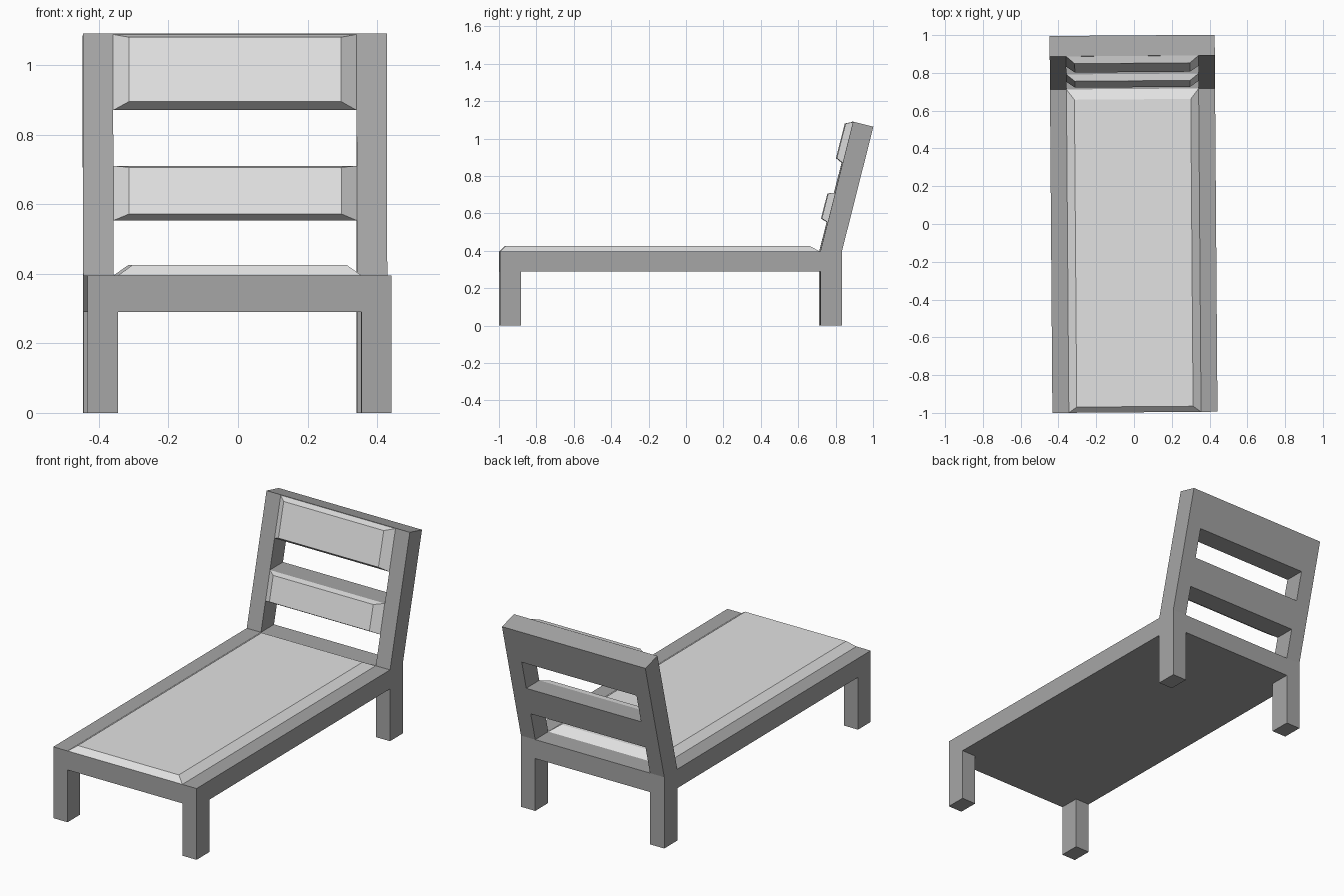
import bpy, bmesh, math
from mathutils import Matrix, Vector

if "Cube" in bpy.data.objects:
    bpy.data.objects.remove(bpy.data.objects["Cube"])

def material(name, v):
    m = bpy.data.materials.new(name)
    m.diffuse_color = (v, v, v, 1)
    m.use_nodes = True
    m.node_tree.nodes["Principled BSDF"].inputs["Base Color"].default_value = m.diffuse_color
    return m

FRAME = material("dark grey frame", 0.38)
PAD = material("light grey cushion", 0.76)
# the whole chair stands very slightly turned about z
TURN = Matrix.Translation((-0.0025, 0, 0)) @ Matrix.Rotation(0.0075, 4, 'Z')
W, IN = 0.437, 0.35            # outer and inner half widths
Z0, Z1, ZP = 0.29, 0.395, 0.425  # frame underside, frame top, cushion top

def finish(name, bm, mat):
    bmesh.ops.recalc_face_normals(bm, faces=bm.faces)
    bm.transform(TURN)
    me = bpy.data.meshes.new(name)
    bm.to_mesh(me)
    bm.free()
    me.materials.append(mat)
    ob = bpy.data.objects.new(name, me)
    bpy.context.collection.objects.link(ob)

def extrude_x(name, profile, x0, x1, mat):
    """Extrude a (y, z) profile from x0 to x1."""
    bm = bmesh.new()
    f = bm.faces.new([bm.verts.new((x0, y, z)) for y, z in profile])
    r = bmesh.ops.extrude_face_region(bm, geom=[f], use_keep_orig=True)
    vs = [g for g in r["geom"] if isinstance(g, bmesh.types.BMVert)]
    bmesh.ops.translate(bm, verts=vs, vec=(x1 - x0, 0, 0))
    finish(name, bm, mat)

def rect(y0, y1, z0, z1):
    return [(y0, z0), (y1, z0), (y1, z1), (y0, z1)]

def cushion(name, base, top, inset):
    """Bevelled pad: base and top edges are (y, z) pairs, top is narrower in x."""
    bm = bmesh.new()
    rings = []
    for (a, b), x in ((base, IN), (top, IN - inset)):
        rings.append([bm.verts.new(p) for p in
                      ((-x, *a), (x, *a), (x, *b), (-x, *b))])
    bm.faces.new(rings[0])
    bm.faces.new(rings[1])
    for i in range(4):
        j = (i + 1) % 4
        bm.faces.new((rings[0][i], rings[0][j], rings[1][j], rings[1][i]))
    finish(name, bm, PAD)

# slanted front and back planes of the backrest
def yf(z): return 0.715 + (z - Z1) * 0.252
def yb(z): return 0.83 + (z - Z1) * 0.252

# seat frame and its cushion
extrude_x("seat_frame", rect(-0.997, 0.83, Z0, Z1), -W, W, FRAME)
cushion("seat_cushion", ((-0.997, Z1), (0.715, Z1)),
        ((-0.967, ZP), (0.66, ZP)), 0.042)

# legs and backrest posts, mirrored left and right
TOP_F, TOP_B = (yf(1.09), 1.09), (yb(1.063), 1.063)
for side, s in (("left", -1), ("right", 1)):
    extrude_x("front_leg_" + side, rect(-0.997, -0.885, 0, Z0), s * IN, s * W, FRAME)
    extrude_x("back_leg_" + side, rect(0.715, 0.83, 0, Z0), s * IN, s * W, FRAME)
    extrude_x("back_post_" + side,
              [(yf(Z1), Z1), (yb(Z1), Z1), TOP_B, TOP_F], s * IN, s * W, FRAME)

# backrest slats, level above and below, flush with the posts
extrude_x("lower_slat", [(yf(0.553), 0.553), (yb(0.553), 0.553),
                         (yb(0.71), 0.71), (yf(0.71), 0.71)], -IN, IN, FRAME)
extrude_x("upper_slat", [(yf(0.87), 0.87), (yb(0.87), 0.87), TOP_B, TOP_F],
          -IN, IN, FRAME)

# slat cushions
cushion("lower_back_cushion", ((yf(0.553), 0.553), (yf(0.71), 0.71)),
        ((0.724, 0.572), (0.758, 0.706)), 0.045)
cushion("upper_back_cushion", ((yf(0.87), 0.87), (yf(1.088), 1.088)),
        ((0.804, 0.895), (0.851, 1.08)), 0.045)
